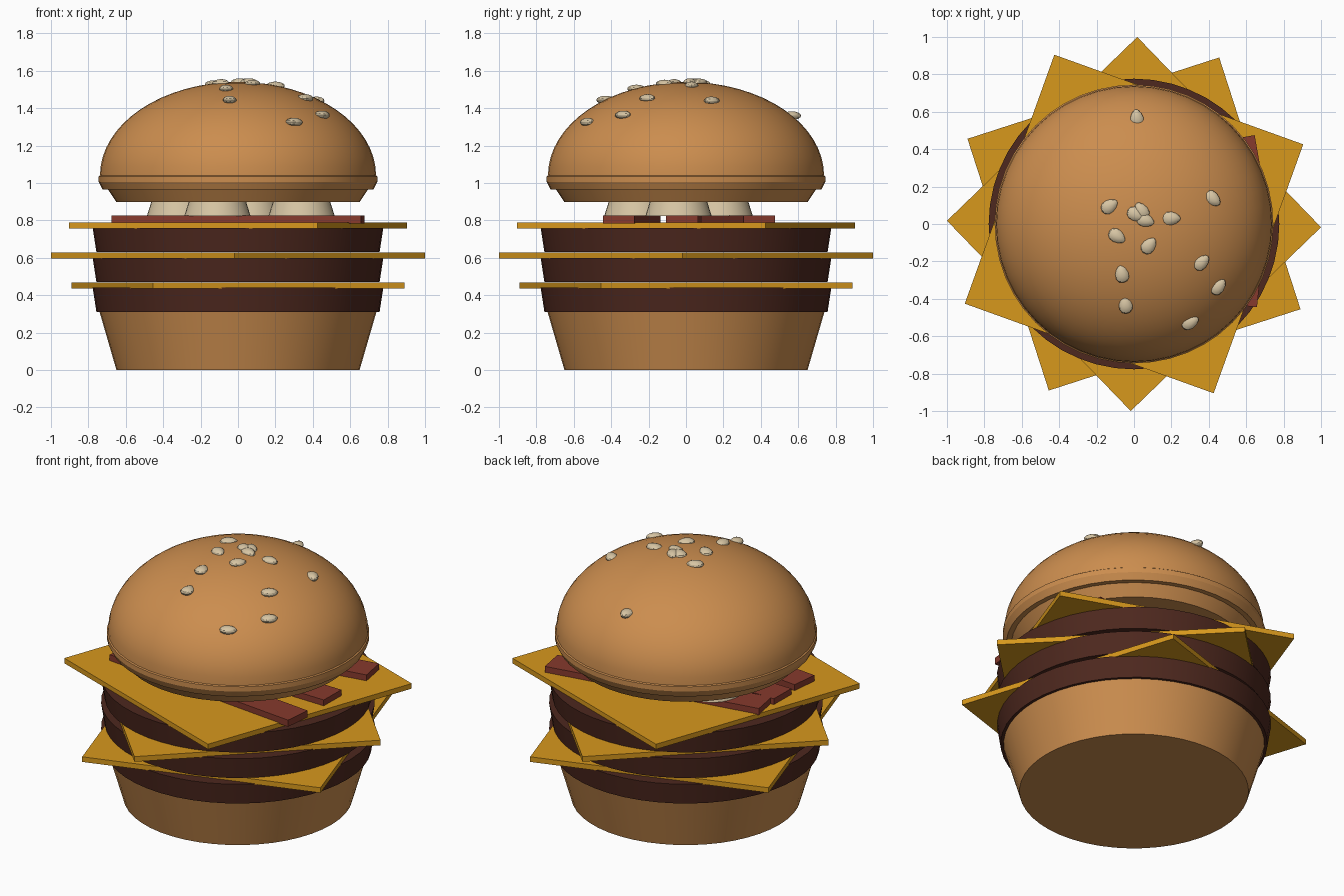
import bpy, bmesh, math
from mathutils import Matrix, Vector

cube = bpy.data.objects.get("Cube")
if cube:
    bpy.data.objects.remove(cube, do_unlink=True)


def material(name, rgb):
    m = bpy.data.materials.new(name)
    m.use_nodes = True
    m.diffuse_color = (*rgb, 1)
    bsdf = next(n for n in m.node_tree.nodes if n.type == 'BSDF_PRINCIPLED')
    bsdf.inputs["Base Color"].default_value = (*rgb, 1)
    bsdf.inputs["Roughness"].default_value = 0.8
    return m


BUN = material("toasted bun", (0.6, 0.267, 0.077))
MEAT = material("dark meat", (0.075, 0.021, 0.013))
CHEESE = material("yellow cheese", (0.68, 0.315, 0.012))
BACON = material("red bacon", (0.24, 0.042, 0.026))
CREAM = material("pale cream", (0.68, 0.56, 0.37))


def finish(name, bm, mat, smooth=True):
    bmesh.ops.recalc_face_normals(bm, faces=bm.faces)
    mesh = bpy.data.meshes.new(name)
    bm.to_mesh(mesh)
    bm.free()
    mesh.materials.append(mat)
    ob = bpy.data.objects.new(name, mesh)
    bpy.context.collection.objects.link(ob)
    if smooth:
        bpy.ops.object.select_all(action='DESELECT')
        ob.select_set(True)
        bpy.context.view_layer.objects.active = ob
        bpy.ops.object.shade_smooth_by_angle(angle=math.radians(25))
    return ob


def lathe(name, profile, mat, centre=(0, 0), sides=48):
    """Revolve (radius, height) points; both ends lie on the axis."""
    bm = bmesh.new()
    verts = [bm.verts.new((r, 0, z)) for r, z in profile]
    edges = [bm.edges.new(pair) for pair in zip(verts, verts[1:])]
    bmesh.ops.spin(bm, geom=verts + edges, cent=(0, 0, 0), axis=(0, 0, 1),
                   angle=math.tau, steps=sides)
    bmesh.ops.remove_doubles(bm, verts=bm.verts, dist=0.0005)
    bmesh.ops.translate(bm, verts=bm.verts, vec=(*centre, 0))
    return finish(name, bm, mat)


def slab(name, size, centre, angle, mat):
    bm = bmesh.new()
    bmesh.ops.create_cube(bm, size=1, matrix=Matrix.Translation(centre)
                          @ Matrix.Rotation(math.radians(angle), 4, 'Z')
                          @ Matrix.Diagonal((*size, 1)))
    return finish(name, bm, mat, smooth=False)


# Lower bun
lathe("bottom_bun", [(0, 0), (0.65, 0), (0.74, 0.31), (0, 0.31)], BUN)

# Three patties, each under a cheese slice whose corner points along the given angle
SIDE = math.sqrt(2)
for i, corner in enumerate((-27.1, -1, 25.2)):
    z = 0.31 + 0.16 * i
    lathe(f"patty_{i + 1}", [(0, z), (0.757, z), (0.777, z + 0.13), (0, z + 0.13)], MEAT)
    slab(f"cheese_slice_{i + 1}", (SIDE, SIDE, 0.032), (0, 0, z + 0.142), corner + 45, CHEESE)

# Bacon strips
for i, (y, turn) in enumerate(((-0.29, -6), (-0.01, -1), (0.275, 10))):
    slab(f"bacon_strip_{i + 1}", (1.34, 0.17, 0.042), (0, y, 0.804), turn, BACON)

# Onion pieces resting on the bacon
for i, centre in enumerate(((-0.31, 0.18), (-0.11, -0.26), (0.34, -0.04), (0.06, 0.18))):
    lathe(f"onion_{i + 1}", [(0, 0.824), (0.177, 0.824), (0.15, 0.91), (0, 0.91)],
          CREAM, centre, 32)

# Upper bun: tapered foot, lip and dome
BASE, RADIUS, RISE = 1.04, 0.738, 0.5


def dome_height(r):
    return BASE + RISE * math.sqrt(max(0, 1 - (r / RADIUS) ** 2))


dome = [(RADIUS * math.cos(math.pi / 2 * k / 16), BASE + RISE * math.sin(math.pi / 2 * k / 16))
        for k in range(17)]
lathe("top_bun", [(0, 0.897), (0.65, 0.897), (0.695, 0.965), (0.725, 0.965),
                  (0.745, 1.005), (0.745, 1.035)] + dome, BUN)

# Seeds: flattened teardrops lying level on the dome
SEEDS = ((0.015, 0.565, 95), (-0.13, 0.095, 35), (0.01, 0.05, -30), (0.04, 0.07, 120),
         (0.06, 0.02, -20), (0.2, 0.03, 0), (0.42, 0.135, -40), (-0.09, -0.065, -35),
         (0.08, -0.115, 50), (0.36, -0.205, 40), (0.45, -0.335, 45),
         (-0.065, -0.265, 100), (-0.045, -0.43, 95), (0.3, -0.525, 25))
bm = bmesh.new()
bmesh.ops.create_uvsphere(bm, u_segments=12, v_segments=8, radius=1)
for v in bm.verts:
    taper = 1 - 0.25 * v.co.x
    v.co = Vector((v.co.x * 0.05, v.co.y * 0.036 * taper, v.co.z * 0.023))
seed = finish("seed_1", bm, CREAM)
for i, (x, y, turn) in enumerate(SEEDS):
    if i:
        seed = bpy.data.objects.new(f"seed_{i + 1}", seed.data)
        bpy.context.collection.objects.link(seed)
    seed.location = (x, y, dome_height(math.hypot(x, y)) - 0.002)
    seed.rotation_euler.z = math.radians(turn)
